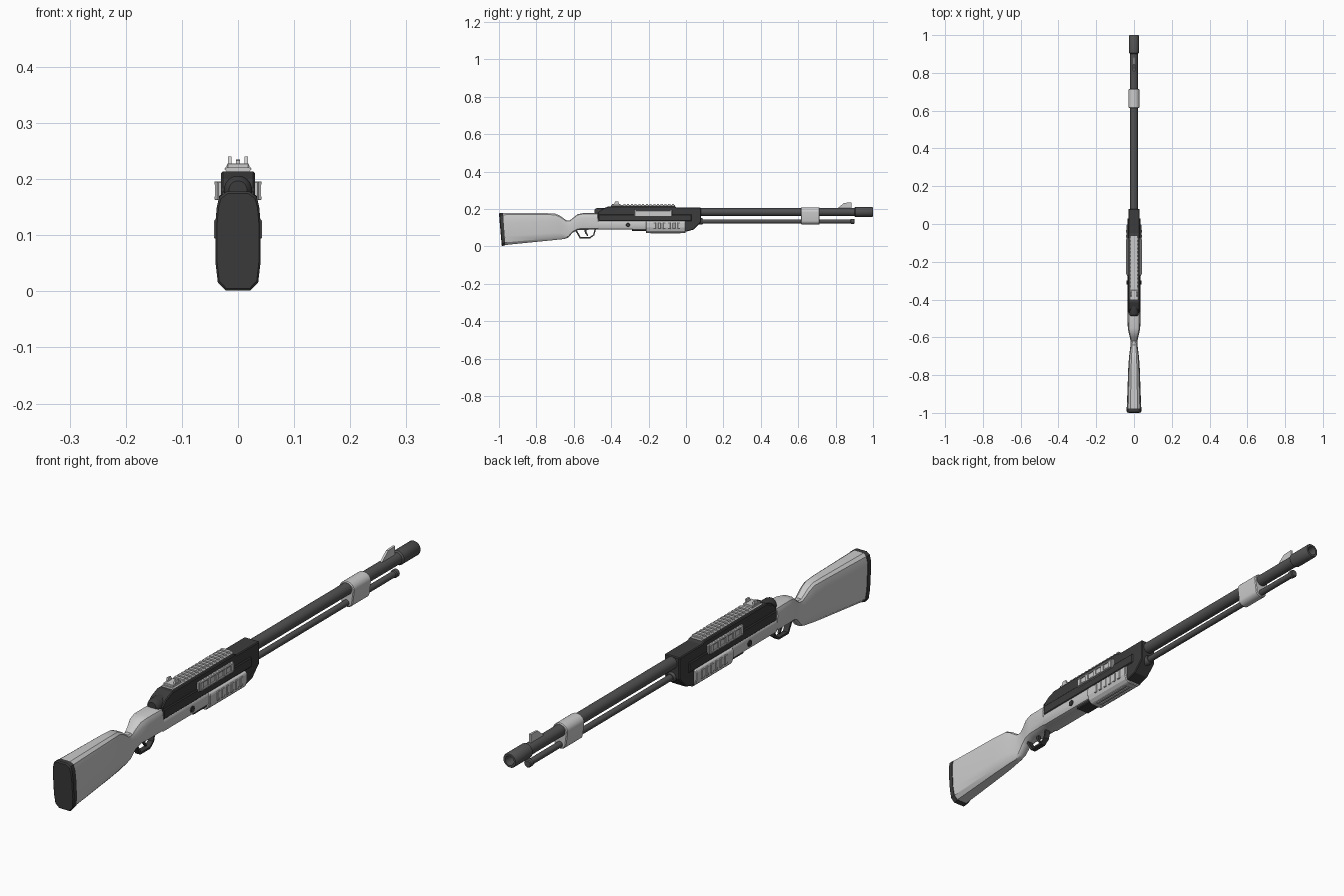
import bpy, bmesh, math

if "Cube" in bpy.data.objects:
    bpy.data.objects.remove(bpy.data.objects["Cube"])


def material(name, v):
    m = bpy.data.materials.new(name)
    m.diffuse_color = (v, v, v, 1)
    m.use_nodes = True
    m.node_tree.nodes["Principled BSDF"].inputs["Base Color"].default_value = m.diffuse_color
    return m


DARK = material("dark_steel", 0.045)
STEEL = material("barrel_steel", 0.085)


def finish(name, bm, mat=None, bevel=0, smooth=False):
    bmesh.ops.remove_doubles(bm, verts=bm.verts, dist=1e-6)
    bmesh.ops.recalc_face_normals(bm, faces=bm.faces)
    me = bpy.data.meshes.new(name)
    bm.to_mesh(me)
    bm.free()
    ob = bpy.data.objects.new(name, me)
    bpy.context.collection.objects.link(ob)
    if mat:
        me.materials.append(mat)
    if smooth:
        bpy.ops.object.select_all(action='DESELECT')
        ob.select_set(True)
        bpy.context.view_layer.objects.active = ob
        bpy.ops.object.shade_smooth_by_angle(angle=math.radians(35))
    if bevel:
        b = ob.modifiers.new("bevel", 'BEVEL')
        b.width, b.segments = bevel, 1
    return ob


def loft(name, rings, mat=None, bevel=0, smooth=False, caps=True):
    bm = bmesh.new()
    rs = [[bm.verts.new(p) for p in r] for r in rings]
    n = len(rs[0])
    for a, b in zip(rs, rs[1:]):
        for i in range(n):
            j = (i + 1) % n
            bm.faces.new((a[i], a[j], b[j], b[i]))
    if caps:
        bm.faces.new(rs[0])
        bm.faces.new(rs[-1])
    return finish(name, bm, mat, bevel, smooth)


def side_extrude(name, pts, x0, x1, mat=None, bevel=0):
    """(y, z) profile extruded across x"""
    return loft(name, [[(x, y, z) for y, z in pts] for x in (x0, x1)], mat, bevel)


def long_extrude(name, pts, y0, y1, mat=None, bevel=0, smooth=False):
    """(x, z) profile extruded along y"""
    return loft(name, [[(x, y, z) for x, z in pts] for y in (y0, y1)], mat, bevel, smooth)


def box(name, x0, x1, y0, y1, z0, z1, mat=None, bevel=0):
    return side_extrude(name, [(y0, z0), (y1, z0), (y1, z1), (y0, z1)], x0, x1, mat, bevel)


def lathe(name, z, prof, mat=None, n=24):
    """(radius, y) outline turned around a lengthwise axis at height z"""
    rings = [[(r * math.cos(2 * math.pi * i / n), y, z + r * math.sin(2 * math.pi * i / n))
              for i in range(n)] for r, y in prof]
    return loft(name, rings, mat, smooth=True)


def stock_ring(yt, zt, yb, zb, w):
    half = [(.5, 1), (.82, .95), (.94, .85), (1, .70), (1, .28), (.9, .09), (.55, .01)]
    loop = half + [(-u, v) for u, v in reversed(half)]
    return [(u * w, yb + (yt - yb) * v, zb + (zt - zb) * v) for u, v in loop]


# Stock: butt, wrist and fore section as one lofted body
loft("stock", [stock_ring(*s) for s in [
    (-.978, .178, -.966, .006, .038), (-.75, .178, -.75, .028, .030),
    (-.70, .176, -.70, .033, .026), (-.675, .165, -.68, .036, .023),
    (-.64, .140, -.655, .038, .019), (-.62, .140, -.63, .046, .018),
    (-.60, .156, -.605, .074, .021), (-.58, .172, -.58, .086, .027),
    (-.55, .178, -.55, .088, .033), (-.472, .178, -.472, .089, .034),
    (-.468, .142, -.468, .089, .035), (-.20, .142, -.20, .089, .035)]], smooth=True)
loft("butt_pad", [stock_ring(*s) for s in [
    (-1, .174, -.985, .003, .037), (-.996, .178, -.982, 0, .040),
    (-.978, .178, -.966, .005, .040)]], DARK, smooth=True)

# Receiver with stepped top, sloped nose and wider lower ledge
side_extrude("receiver", [(-.47, .136), (-.47, .182), (-.45, .200), (-.415, .214), (-.06, .214),
                          (-.05, .208), (.08, .208), (.08, .13), (.04, .09), (0, .079),
                          (-.06, .079), (-.06, .136)], -.030, .030, DARK, .003)
box("receiver_ledge", -.034, .034, -.468, .03, .136, .172, DARK, .003)
box("receiver_floor", -.027, .027, -.29, 0, .083, .10, DARK, .003)
lathe("bolt_end", .181, [(.016, -.488), (.022, -.483), (.025, -.474), (.025, -.42)], DARK)

# Barrel with hollow muzzle, and the tube below it
lathe("barrel", .184, [(.021, .05), (.021, .90), (.026, .905), (.026, .997), (.024, 1),
                       (.017, 1), (.015, .994), (.015, .90)], STEEL)
lathe("magazine_tube", .134, [(.011, .03), (.011, .88), (.014, .883), (.014, .897),
                              (.011, .90)], STEEL, 16)
lathe("tube_collar", .134, [(.017, .06), (.017, .085), (.014, .09)], STEEL, 16)

# Band that clamps barrel and tube
arc = [(.029 * math.cos(a), .183 + .026 * math.sin(a))
       for a in [math.pi * i / 12 for i in range(13)]]
arc += [(.023 * math.cos(a), .138 + .020 * math.sin(a))
        for a in [math.pi + math.pi * i / 12 for i in range(13)]]
long_extrude("barrel_band", arc, .615, .715, None, .003, True)

# Front sight ramp
side_extrude("front_sight", [(.81, .204), (.845, .233), (.885, .235), (.885, .204)], -.004, .004)

# Pump grip with side ribs and lengthwise rails below
grip = [(.035, .135), (.040, .128), (.040, .100), (.034, .082), (.022, .071)]
long_extrude("pump_grip", grip + [(-x, z) for x, z in reversed(grip)], -.215, -.003, None, .003)
for i in range(6):
    y = -.175 + i * .026
    for s in (-1, 1):
        box("pump_rib", s * .036, s * .0425, y, y + .014, .094, .128, None, .0015)
for x in (-.014, 0, .014):
    box("pump_keel", x - .004, x + .004, -.19, -.03, .068, .075)

# Side plates with framed slats, pins through the stock
for s in (-1, 1):
    box("side_plate", s * .028, s * .037, -.275, -.075, .162, .196, None, .002)
    for z in (.163, .190):
        box("side_plate_rail", s * .035, s * .042, -.268, -.082, z, z + .006, None, .001)
    for y in (-.268, -.225, -.182, -.139, -.096):
        box("side_plate_slat", s * .035, s * .041, y, y + .014, .166, .193)
    n = 16
    pin = [(-.31 + .011 * math.cos(2 * math.pi * i / n), .114 + .011 * math.sin(2 * math.pi * i / n))
           for i in range(n)]
    side_extrude("stock_pin", pin, s * .030, s * .039, DARK, .0015)

# Toothed top rail
long_extrude("top_rail", [(-.018, .212), (.018, .212), (.024, .217), (.020, .221), (-.020, .221),
                          (-.024, .217)], -.40, -.06)
for i in range(14):
    y = -.335 + i * .02
    long_extrude("rail_tooth", [(-.024, .218), (.024, .218), (.019, .226), (-.019, .226)],
                 y, y + .011)

# Rear sight: base and two posts
box("rear_sight_base", -.019, .019, -.395, -.35, .219, .228, None, .001)
for s in (-1, 1):
    side_extrude("rear_sight_post", [(-.385, .226), (-.378, .240), (-.362, .240), (-.358, .226)],
                 s * .012, s * .018)

# Trigger guard loop and trigger
outer = [(-.595, .090), (-.588, .078), (-.568, .043), (-.512, .043), (-.490, .060), (-.482, .090)]
inner = [(-.489, .090), (-.496, .063), (-.515, .050), (-.563, .050), (-.580, .080), (-.586, .090)]
side_extrude("trigger_guard", outer + inner, -.010, .010, DARK)
side_extrude("trigger", [(-.545, .092), (-.540, .072), (-.528, .056), (-.523, .058),
                         (-.531, .074), (-.531, .092)], -.004, .004, DARK)
